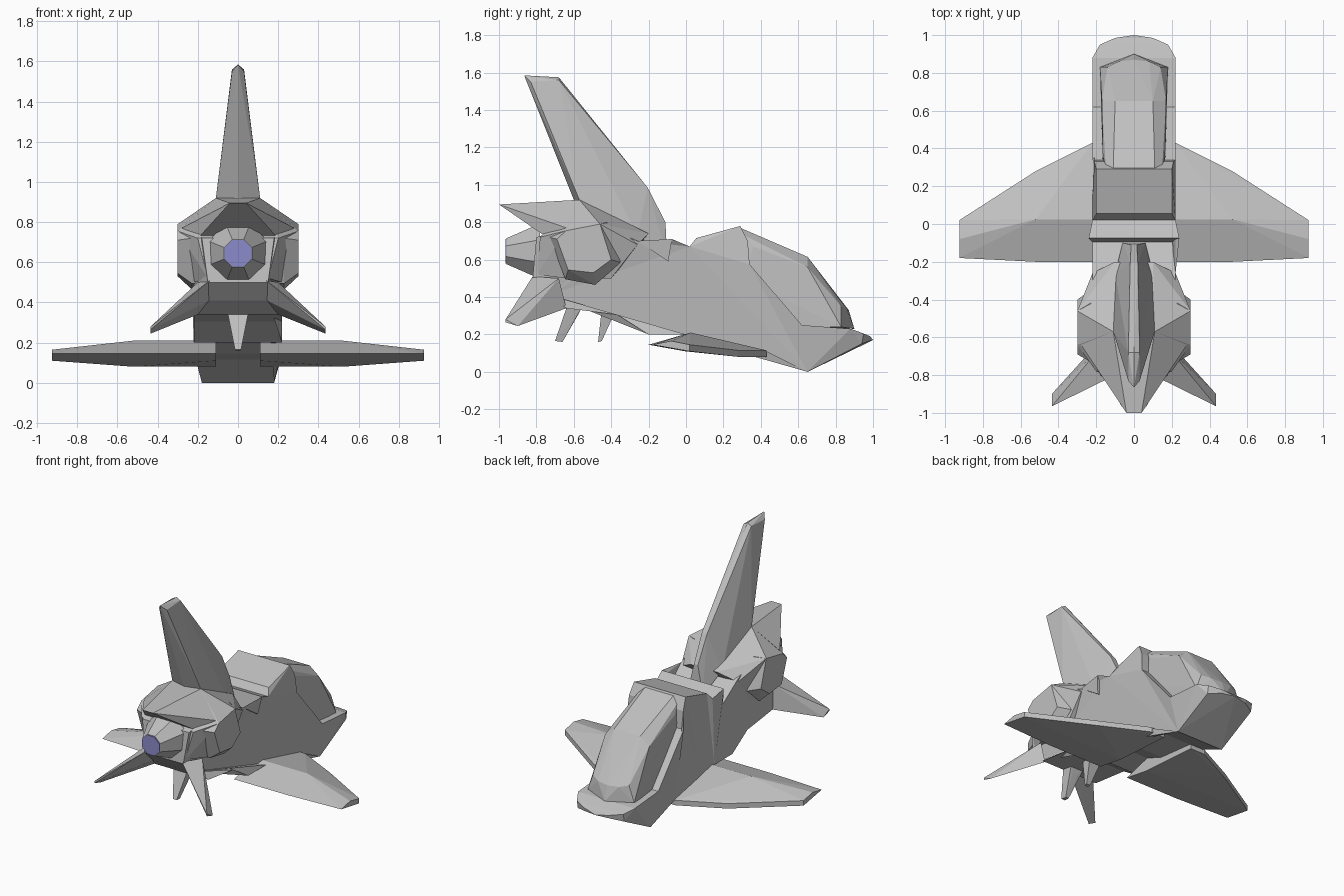
import bpy, bmesh, math
from mathutils import Matrix

if "Cube" in bpy.data.objects:
    bpy.data.objects.remove(bpy.data.objects["Cube"], do_unlink=True)


def material(name, rgb):
    m = bpy.data.materials.new(name)
    m.use_nodes = True
    m.diffuse_color = (*rgb, 1)
    m.node_tree.nodes["Principled BSDF"].inputs["Base Color"].default_value = (*rgb, 1)
    return m


GREY = material("hull grey", (0.53, 0.53, 0.53))
BLUE = material("engine glow blue", (0.26, 0.26, 0.6))


def finish(name, bm, mat=GREY):
    bmesh.ops.recalc_face_normals(bm, faces=bm.faces)
    mesh = bpy.data.meshes.new(name)
    bm.to_mesh(mesh)
    bm.free()
    mesh.materials.append(mat)
    obj = bpy.data.objects.new(name, mesh)
    bpy.context.collection.objects.link(obj)
    return obj


def hull(name, points, mirrored=True, side=1):
    """Faceted convex part; points may be mirrored across x."""
    bm = bmesh.new()
    for x, y, z in points:
        bm.verts.new((x * side, y, z))
        if mirrored and x:
            bm.verts.new((-x, y, z))
    res = bmesh.ops.convex_hull(bm, input=bm.verts)
    inner = {g for g in res["geom_interior"] if isinstance(g, bmesh.types.BMVert)}
    bmesh.ops.delete(bm, geom=list(inner), context="VERTS")
    bmesh.ops.dissolve_limit(bm, angle_limit=math.radians(2), verts=bm.verts, edges=bm.edges)
    return finish(name, bm)


def pair(name, points):
    hull("left_" + name, points, False, 1)
    hull("right_" + name, points, False, -1)


# Fuselage: side profile (y, z, half width) bridged across x
profile = [(.65, 0, .18), (.42, .115, .21), (.14, .145, .22), (0, .2, .22),
           (-.2, .2, .22), (-.365, .305, .22), (-.64, .34, .22), (-.73, .41, .15),
           (-.82, .5, .15), (-.8, .72, .18), (-.6, .78, .22), (-.35, .74, .22),
           (-.26, .7, .22), (-.095, .59, .22), (-.075, .71, .24), (.02, .67, .22),
           (.055, .715, .2), (.29, .78, .2), (.33, .7, .21), (.34, .575, .22),
           (.62, .25, .22)]
bm = bmesh.new()
left = [bm.verts.new((w, y, z)) for y, z, w in profile]
right = [bm.verts.new((-w, y, z)) for y, z, w in profile]
caps = [bm.faces.new(left), bm.faces.new(right)]
for i in range(len(profile)):
    j = (i + 1) % len(profile)
    bm.faces.new((left[i], left[j], right[j], right[i]))
bmesh.ops.triangulate(bm, faces=caps)
finish("fuselage", bm)

# Nose with rounded rim
hull("nose", [(.22, .62, .25), (.18, .65, 0), (.22, .88, .23), (.18, .95, .205),
              (.1, .985, .19), (0, 1, .17), (.1, .98, .165), (.18, .94, .15)])

# Canopy
hull("canopy", [(.165, .3, .5), (.165, .36, .67), (.11, .29, .77), (.15, .31, .73),
                (.17, .6, .24), (.17, .65, .56), (.1, .65, .615), (.18, .83, .24),
                (.14, .83, .35), (.08, .86, .335), (0, .87, .33), (0, .9, .23)])

# Shoulders over the engine pods
hull("engine_shoulders", [(.22, -.26, .68), (.1, -.2, .74), (.11, -.57, .92),
                          (.3, -.46, .79), (.3, -.64, .755), (.22, -.4, .5),
                          (.2, -.78, .72), (.15, -.8, .52), (.22, -.64, .5)])

# Pointed overhang above the nozzle
hull("tail_overhang", [(.11, -.57, .92), (.04, -1, .895), (.19, -.76, .73),
                       (.28, -.64, .77), (0, -.77, .78)])

# Tall dorsal fin
hull("dorsal_fin", [(.11, -.57, .92), (.1, -.26, .73), (.06, -.1, .6), (.015, -.11, .8),
                    (.02, -.205, .985), (.03, -.68, 1.56), (0, -.68, 1.575),
                    (.03, -.83, 1.55), (0, -.865, 1.585), (0, -.6, .92)])

# Hexagonal engine pods
pod = [(-.46, .79), (-.4, .6), (-.495, .53), (-.63, .545), (-.69, .71), (-.64, .755)]
base = [(-.42, .8), (-.35, .585), (-.485, .465), (-.645, .495), (-.73, .72), (-.62, .77)]
pair("engine_pod", [(.3, y, z) for y, z in pod] + [(.23, y, z) for y, z in base]
     + [(.18, y, z) for y, z in base])

# Swept wings: trailing edge, ridge and leading edge at three stations
wing_sections = [(.11, -.2, .43, .21, .08), (.22, -.2, .43, .21, .08),
                 (.52, -.2, .28, .21, .08), (.925, -.18, .02, .165, .11)]
wing = []
for x, rear, front, top, low in wing_sections:
    ridge = .025 if x < .9 else -.08
    wing += [(x, rear, .145), (x, ridge, top), (x, front, low + .035), (x, front, low),
             (x, ridge - .03, low + .03)]
pair("wing", wing)

# Splayed lower tail fins
pair("lower_fin", [(.2, -.64, .34), (.145, -.73, .41), (.14, -.82, .51), (.2, -.68, .5),
                   (.435, -.965, .28), (.435, -.965, .265), (.435, -.9, .245)])

# Belly pegs
for name, y in (("rear_peg", -.6), ("front_peg", -.41)):
    hull(name, [(.05, y - .04, .34), (.05, y + .04, .34), (.02, y + .02, .3),
                (.012, y - .06, .16), (.015, y - .1 + .06 * (y > -.5), .165)])

# Octagonal nozzle and glowing disc
turn = Matrix.Rotation(math.radians(90), 4, "X")
spin = Matrix.Rotation(math.radians(22.5), 4, "Z")
bm = bmesh.new()
bmesh.ops.create_cone(bm, cap_ends=True, segments=8, radius1=.16, radius2=.075, depth=.18,
                      matrix=Matrix.Translation((0, -.87, .645)) @ turn @ spin)
finish("nozzle", bm)
bm = bmesh.new()
bmesh.ops.create_cone(bm, cap_ends=True, segments=8, radius1=.072, radius2=.072, depth=.008,
                      matrix=Matrix.Translation((0, -.962, .645)) @ turn @ spin)
finish("engine_glow", bm, BLUE)
